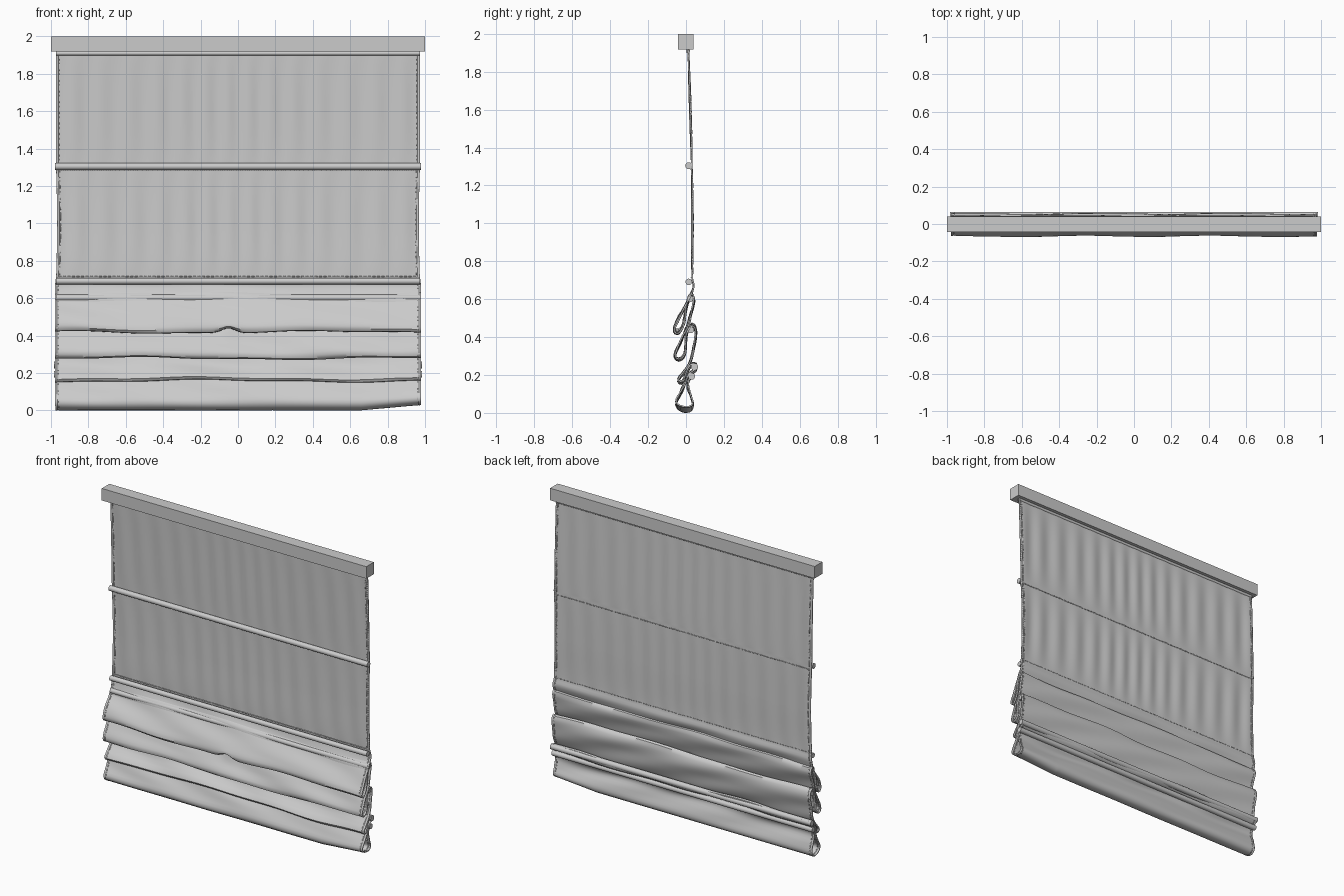
import bpy, bmesh
from math import sin, pi, exp, hypot
from mathutils import Vector

old = bpy.data.objects.get("Cube")
if old:
    bpy.data.objects.remove(old, do_unlink=True)

grey = bpy.data.materials.new("light grey")
grey.use_nodes = True
COL = (0.6, 0.6, 0.6, 1)
grey.diffuse_color = COL
grey.node_tree.nodes["Principled BSDF"].inputs["Base Color"].default_value = COL


def finish(obj, name, smooth=True):
    obj.name = name
    obj.data.materials.clear()
    obj.data.materials.append(grey)
    if smooth:
        bpy.ops.object.select_all(action='DESELECT')
        obj.select_set(True)
        bpy.context.view_layer.objects.active = obj
        bpy.ops.object.shade_smooth_by_angle(angle=0.7)
    return obj


def box(name, loc, size):
    bpy.ops.mesh.primitive_cube_add(size=1, location=loc)
    obj = bpy.context.object
    obj.scale = size
    return finish(obj, name, False)


def rod(name, y, z, r, half=0.978):
    bpy.ops.mesh.primitive_cylinder_add(vertices=20, radius=r, depth=2 * half,
                                        location=(0, y, z), rotation=(0, pi / 2, 0))
    return finish(bpy.context.object, name)


def spline(pts, step):
    """Smooth curve through (y, z) points, sampled about every step."""
    p = [Vector(q) for q in pts]
    p = [2 * p[0] - p[1]] + p + [2 * p[-1] - p[-2]]
    out = []
    for a, b, c, d in zip(p, p[1:], p[2:], p[3:]):
        n = max(2, int((c - b).length / step))
        m0 = (c - a) * (c - b).length / max((c - a).length, 1e-6)
        m1 = (d - b) * (c - b).length / max((d - b).length, 1e-6)
        for i in range(n):
            t = i / n
            out.append(b * (2*t**3 - 3*t*t + 1) + m0 * (t**3 - 2*t*t + t)
                       + c * (3*t*t - 2*t**3) + m1 * (t**3 - t*t))
    return out + [p[-2]]


# Cross-section of the cloth: flat upper panels, then three folds and a hem pocket
FLAT = [(0.012, 1.915), (0.022, 1.6), (0.03, 1.3), (0.033, 1.0), (0.033, 0.71)]
FOLDS = [(0.04, 0.665), (0.005, 0.58), (-0.045, 0.49), (-0.063, 0.435), (-0.04, 0.42),
         (-0.015, 0.47), (0.005, 0.57), (0.025, 0.625), (0.042, 0.60), (0.025, 0.52),
         (0.002, 0.445), (-0.03, 0.37), (-0.06, 0.3), (-0.04, 0.28), (-0.008, 0.31),
         (0.005, 0.42), (0.03, 0.465), (0.052, 0.425), (0.04, 0.34), (0.015, 0.25),
         (-0.02, 0.2), (-0.04, 0.172), (-0.02, 0.16), (0.0, 0.2), (0.025, 0.25),
         (0.052, 0.255), (0.05, 0.225), (0.02, 0.205), (-0.008, 0.15), (-0.035, 0.09),
         (-0.052, 0.04), (-0.03, 0.012), (0.015, 0.005), (0.037, 0.03),
         (0.025, 0.09), (0.008, 0.15), (0.025, 0.19)]
PATH = spline(FLAT + FOLDS, 0.014)


def drape(x, q):
    """Ripple the cloth at position x along the width."""
    y, z = q
    if z > 0.71:                                   # gentle vertical ripples
        lo, hi = (0.71, 1.3) if z < 1.3 else (1.3, 1.915)
        w = sin(pi * (z - lo) / (hi - lo)) ** 0.6 if lo < z < hi else 0
        y += 0.0035 * w * sin(x * 48 + 1.5 * sin(x * 5) + z)
    else:                                          # sagging, pinched folds
        w = min(1, (0.71 - z) / 0.12) * min(1, z / 0.12)
        z += w * (0.006 * sin(4.2 * x + z * 14) + 0.003 * sin(11 * x + z * 25))
        y += w * 0.0035 * sin(9 * x + z * 38)
        z += 0.026 * exp(-((x + 0.05) / 0.05) ** 2) * exp(-((q[1] - 0.42) / 0.03) ** 2) * (y < 0)
        z += 0.03 * max(0, (x - 0.66) / 0.32) * max(0, 1 - q[1] / 0.15)
    flare = 0.007 * min(1, max(0, (0.72 - z) / 0.06)) - 0.006 * max(0, sin(pi * (z - 0.7) / 0.6)) * (z < 1.3)
    return Vector((x * (1 + flare), y, z))


def sheet(name, rows, xs, thickness, skip=lambda i, j: False):
    bm = bmesh.new()
    grid = [[bm.verts.new(drape(x, q)) for x in xs] for q in rows]
    for i in range(len(rows) - 1):
        for j in range(len(xs) - 1):
            if not skip(i, j):
                bm.faces.new((grid[i][j], grid[i + 1][j], grid[i + 1][j + 1], grid[i][j + 1]))
    bmesh.ops.delete(bm, geom=[v for v in bm.verts if not v.link_faces], context='VERTS')
    me = bpy.data.meshes.new(name)
    bm.to_mesh(me)
    bm.free()
    obj = bpy.data.objects.new(name, me)
    bpy.context.collection.objects.link(obj)
    mod = obj.modifiers.new("thickness", 'SOLIDIFY')
    mod.thickness = thickness
    mod.offset = 0
    return finish(obj, name)


def span(a, b, n):
    return [a + (b - a) * i / n for i in range(n + 1)]


# Cloth and the stitching down both side hems
sheet("blind_cloth", PATH, span(-0.971, 0.971, 200), 0.006)
for side, s in (("right", -1), ("left", 1)):
    sheet(side + "_hem_stitches", PATH, [s * 0.955 - 0.0015, s * 0.955 + 0.0015],
          0.0095, lambda i, j: i % 4 == 3)
    sheet(side + "_side_hem", PATH, sorted((s * 0.961, s * 0.9725)), 0.008)

# Stitch rows below the rod pockets
for name, z in (("middle", 1.284), ("lower", 0.716)):
    sheet(name + "_pocket_stitches", [(0.031, z + 0.0015), (0.031, z - 0.0015)],
          span(-0.96, 0.96, 240), 0.012, lambda i, j: j % 3 == 2)

# Headrail with the slim batten holding the cloth
box("headrail", (0, -0.002, 1.959), (2, 0.082, 0.082))
rod("top_batten", 0.01, 1.909, 0.011, 0.972)

# Stiffening rods
rod("middle_rod", 0.014, 1.304, 0.018)
rod("lower_rod", 0.014, 0.691, 0.017, 0.972)
rod("first_fold_rod", 0.022, 0.602, 0.017, 0.974)
rod("second_fold_rod", 0.026, 0.437, 0.017, 0.974)
rod("third_fold_rod", 0.045, 0.243, 0.019, 0.985)
rod("bottom_rod", 0.03, 0.193, 0.018, 0.985)
